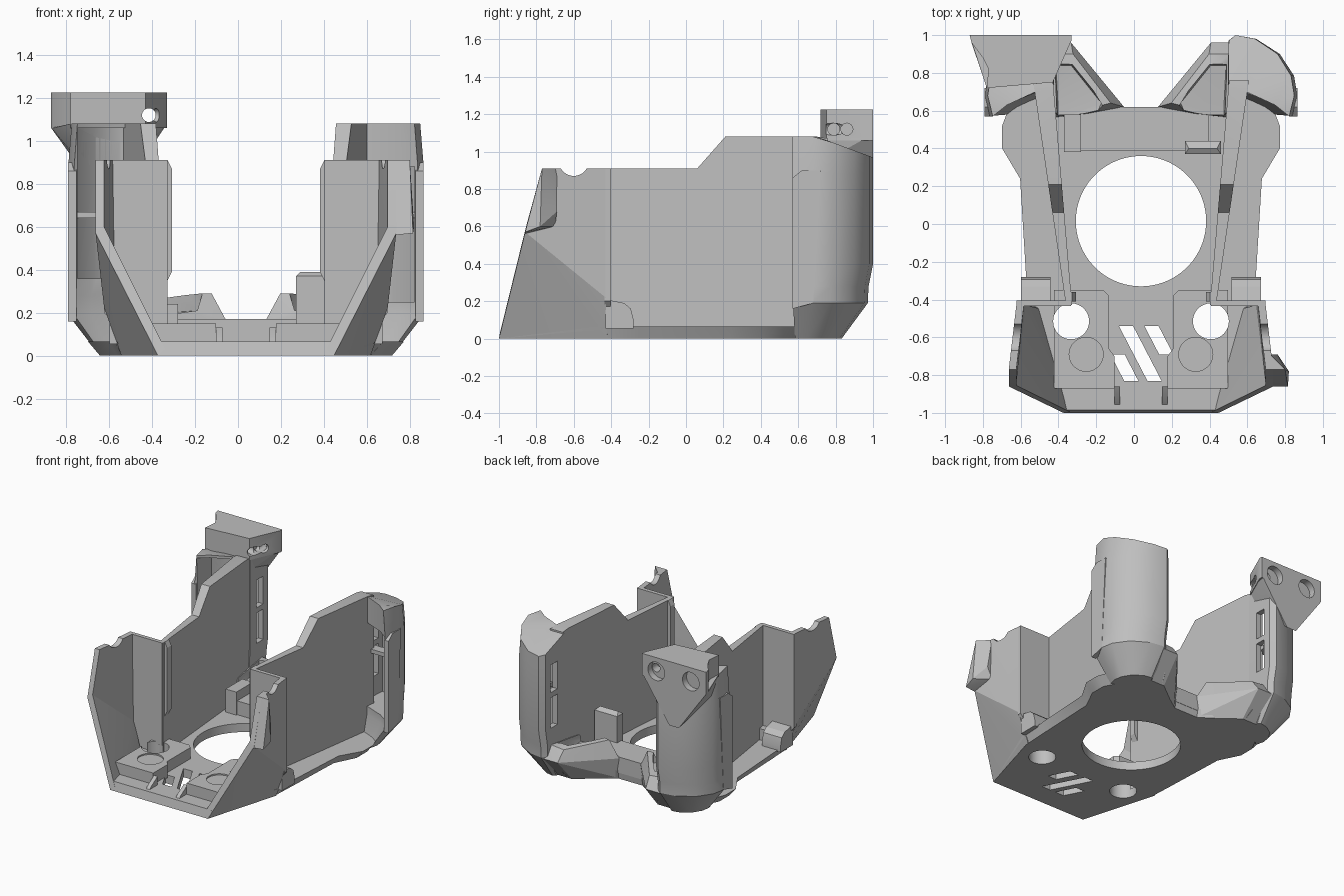
import bpy, bmesh, math
from mathutils import Matrix, Vector

cube = bpy.data.objects.get("Cube")
if cube:
    bpy.data.objects.remove(cube, do_unlink=True)

CX = 0.037  # symmetry plane of the body
grey = bpy.data.materials.new("plain grey")
grey.use_nodes = True
grey.diffuse_color = (0.52, 0.52, 0.52, 1)
grey.node_tree.nodes["Principled BSDF"].inputs["Base Color"].default_value = (0.52, 0.52, 0.52, 1)


def finish(name, bm):
    bmesh.ops.triangulate(bm, faces=[f for f in bm.faces if len(f.verts) > 4])
    bmesh.ops.recalc_face_normals(bm, faces=bm.faces[:])
    mesh = bpy.data.meshes.new(name)
    bm.to_mesh(mesh)
    bm.free()
    ob = bpy.data.objects.new(name, mesh)
    bpy.context.collection.objects.link(ob)
    mesh.materials.append(grey)
    return ob


def loft(name, rings):
    bm = bmesh.new()
    rows = [[bm.verts.new(p) for p in ring] for ring in rings]
    n = len(rows[0])
    for a, b in zip(rows, rows[1:]):
        for i in range(n):
            bm.faces.new((a[i], a[(i + 1) % n], b[(i + 1) % n], b[i]))
    bm.faces.new(rows[0][::-1])
    bm.faces.new(rows[-1])
    return finish(name, bm)


def hull(name, pts):
    bm = bmesh.new()
    for p in pts:
        bm.verts.new(p)
    res = bmesh.ops.convex_hull(bm, input=bm.verts[:])
    loose = {v for v in res["geom_interior"] + res["geom_unused"]
             if isinstance(v, bmesh.types.BMVert) and v.is_valid}
    bmesh.ops.delete(bm, geom=list(loose), context='VERTS')
    bmesh.ops.dissolve_limit(bm, angle_limit=0.01, verts=bm.verts[:], edges=bm.edges[:])
    return finish(name, bm)


def prism(name, plan, z0, z1):
    return loft(name, [[(x, y, z) for x, y in plan] for z in (z0, z1)])


def box(name, x0, x1, y0, y1, z0, z1):
    return prism(name, [(x0, y0), (x1, y0), (x1, y1), (x0, y1)], z0, z1)


def plate(name, s, profile, inner, outer):
    """Side profile (y, z) extruded across x between two functions of y."""
    return loft(name, [[(CX + s * f(y), y, z) for y, z in profile] for f in (inner, outer)])


def rod(name, centre, radius, length, axis='Z', sides=48):
    bm = bmesh.new()
    turn = {'Z': Matrix(), 'Y': Matrix.Rotation(math.pi / 2, 4, 'X'),
            'X': Matrix.Rotation(math.pi / 2, 4, 'Y')}[axis]
    bmesh.ops.create_cone(bm, cap_ends=True, segments=sides, radius1=radius, radius2=radius,
                          depth=length, matrix=Matrix.Translation(Vector(centre)) @ turn)
    return finish(name, bm)


def cut(obs, *cutters):
    for ob in obs:
        for c in cutters:
            m = ob.modifiers.new("cut", 'BOOLEAN')
            m.operation, m.solver, m.object = 'DIFFERENCE', 'EXACT', c
            bpy.context.view_layer.objects.active = ob
            bpy.ops.object.modifier_apply(modifier=m.name)
    for c in cutters:
        bpy.data.objects.remove(c, do_unlink=True)


def mir(s, pts):
    return [(CX + s * p[0],) + tuple(p[1:]) for p in pts]


# Floor plate with a flared rim
low = [(.41, -1), (.57, -.45), (.58, -.25), (.60, .24), (.68, .40),
       (.68, .52), (.57, .72), (.38, .80), (.10, .61)]
high = [(.43, -.985), (.60, -.45), (.61, -.25), (.64, .24), (.735, .40),
        (.735, .52), (.66, .72), (.40, .86), (.10, .62)]
rings = []
for half, z in ((low, 0), (high, .065)):
    rings.append([(x, y, z) for x, y in mir(1, half) + mir(-1, half)[::-1]])
floor = loft("floor", rings)
cut([floor], rod("c", (CX, .015, 0), .345, 1, sides=96))
for x, y0, y1 in ((-.08, -.54, -.83), (.055, -.54, -.69), (-.125, -.69, -.83)):
    d = (y0 - y1) * .52
    cut([floor], prism("c", [(x, y0), (x + .075, y0), (x + .075 + d, y1), (x + d, y1)], -1, 1))

# Rear bar and small inner blocks
box("rear_bar", CX - .36, CX + .36, .39, .62, .05, .17)
box("corner_block", -.37, -.28, .38, .58, .05, .24)
hull("cable_block", [(x, y, z) for x in (.27, .46) for y in (.37, .44) for z in (.1, .37)]
     + [(.29, .40, .39), (.44, .40, .39)])

tower_plan = [(.80, .57), (.828, .68), (.81, .785), (.735, .90), (.61, .98), (.50, 1.0),
              (.463, .97), (.46, .75), (.56, .70), (.72, .63)]
hollow_plan = [(.785, .48), (.785, .75), (.70, .87), (.59, .935), (.51, .95), (.50, .79),
               (.56, .75), (.56, .48)]

for s, side in ((1, "left_"), (-1, "right_")):
    # Raised front duct with a through hole and a round seat
    duct = prism(side + "duct_box", mir(s, [(.14, -.87), (.46, -.87), (.46, -.35), (.20, -.35),
                                            (.17, -.38), (.17, -.66), (.14, -.70)]), .05, .15)
    cut([duct, floor], rod("c", (CX + s * .37, -.515, 0), .095, 1))
    cut([duct], rod("c", (CX + s * .29, -.69, .19), .09, .1))
    hull(side + "front_rib", mir(s, [(u, y, z) for u in (.11, .14) for y, z in
                                     ((-.97, .05), (-.86, .05), (-.86, .13), (-.94, .08))]))

    # Front cheek: thin wall, undercut below and upright above
    edge = [(.70, -.86, .57), (.66, -.855, .60), (.66, -.43, .22), (.61, -.43, .25)]
    hull(side + "cheek_lower", mir(s, edge + [(.41, -1, 0), (.375, -.995, .03),
                                              (.58, -.42, 0), (.53, -.45, .03)]))
    upper = hull(side + "cheek_upper", mir(s, edge + [(.70, -.77, .91), (.66, -.77, .91),
                                                      (.66, -.43, .91), (.62, -.43, .91)]))
    cut([upper], rod("c", (CX + s * .65, -.60, .95), .08, .5, 'X'))

    # Cross panel, bulge at its foot, main wall and inner panel
    hull(side + "cross_panel", mir(s, [(u, y, z) for y in (-.435, -.405) for u, z in
                                       ((.37, .13), (.37, .91), (.66, .91), (.66, .20), (.60, .13))]))
    plate(side + "foot_bulge", s, [(-.43, .055), (-.28, .055), (-.28, .10), (-.295, .16),
                                   (-.33, .19), (-.43, .21)], lambda y: .48, lambda y: .635)
    plate(side + "main_wall", s, [(-.43, .05), (.76, .05), (.76, 1.07), (.70, 1.08), (.21, 1.08),
                                  (.06, .91), (-.43, .91)],
          lambda y: .365 + (y + .43) * .085, lambda y: .397 + (y + .43) * .147)
    hull(side + "inner_panel", mir(s, [(u, y, z) for y in (-.41, -.36) for u, z in
                                       ((.39, .33), (.375, .33), (.345, .39), (.345, .87),
                                        (.365, .91), (.39, .91))]))

    # Rear tower: rounded shell with tapered foot, hollow bay and side slots
    def ring(ku, ky, z):
        return mir(s, [(.5 + (u - .5) * ku, .6 + (y - .6) * ky, z) for u, y in tower_plan])
    top = [(x, y, 1.08 - max(0, y - .70) * .37) for x, y, _ in ring(.95, 1, 0)]
    tower = loft(side + "tower", [ring(.55, .58, 0), ring(1, .93, .19), ring(1, .94, .28),
                                  ring(1, 1, .40), ring(1, 1, .88), top])
    bay = (.25, .88) if s > 0 else (.36, 1.06)
    parts = [tower]
    plate(side + "tower_rim", s, [(.57, .16), (.68, .19), (.72, .90), (.62, .90), (.57, .86)],
          lambda y: .79, lambda y: .828)
    if s < 0:
        # Mounting head on one tower: flared block over a tapering back plate
        block = prism("mount_head", [(-.87, 1), (-.33, 1), (-.33, .975), (-.43, .75), (-.78, .72),
                                     (-.77, .82), (-.80, .88), (-.86, .96)], 1.06, 1.225)
        taper = hull("mount_taper", [(-.87, 1, 1.06), (-.86, .96, 1.06), (-.33, 1, 1.08),
                                     (-.33, .975, 1.08), (-.64, 1, .74), (-.56, 1, .74),
                                     (-.78, .72, 1.08), (-.43, .75, 1.08), (-.76, .78, .93),
                                     (-.44, .78, .97)])
        heads = [block, taper]
        for x in (-.74, -.45):
            cut(heads, rod("c", (x, 1, 1.12), .07, .1, 'Y', 32))
        cut([block], rod("c", (-.415, .9, 1.12), .032, .5, 'Y', 24),
            rod("c", (-.38, .79, 1.12), .032, .3, 'X', 24),
            rod("c", (-.36, .86, 1.12), .032, .2, 'X', 24))
        parts.append(taper)
    cut(parts, prism("c", mir(s, hollow_plan), *bay))
    for z0, z1 in ((.40, .63), (.67, .88)):
        x0, x1 = sorted((CX + s * .40, CX + s * .54))
        cut([tower], box("c", x0, x1, .83, .91, z0, z1))
    ledge = sorted((CX + s * .55, CX + s * .80))
    box(side + "tower_ledge", *ledge, .73, .80, .64, .67)

    # Rear nozzle wing with an open pocket
    wing = hull(side + "nozzle_wing", mir(s, [
        (.10, .60, 0), (.50, .56, 0), (.52, .80, 0), (.36, .80, 0), (.09, .62, .16),
        (.37, .96, .18), (.50, .96, .18), (.16, .64, .29), (.36, .90, .26), (.47, .90, .27),
        (.24, .62, .29), (.34, .58, .22), (.50, .58, .22)]))
    cut([wing], hull("c", mir(s, [(.21, .64, .21), (.37, .84, .20), (.45, .84, .20), (.44, .64, .18),
                                  (.19, .60, .45), (.35, .86, .45), (.46, .86, .45), (.46, .55, .45),
                                  (.25, .55, .21), (.44, .55, .18)])))

# Extra lug on one cheek
hull("cheek_lug", [(.72, -.86, .56), (.815, -.86, .57), (.82, -.78, .60), (.80, -.77, .91),
                   (.72, -.77, .91), (.72, -.69, .91), (.76, -.69, .68), (.71, -.70, .60)])

# Soft shading with crisp edges
bpy.ops.object.select_all(action='DESELECT')
for ob in bpy.context.collection.objects:
    if ob.type == 'MESH':
        ob.select_set(True)
        bpy.context.view_layer.objects.active = ob
bpy.ops.object.shade_smooth_by_angle(angle=math.radians(25))
